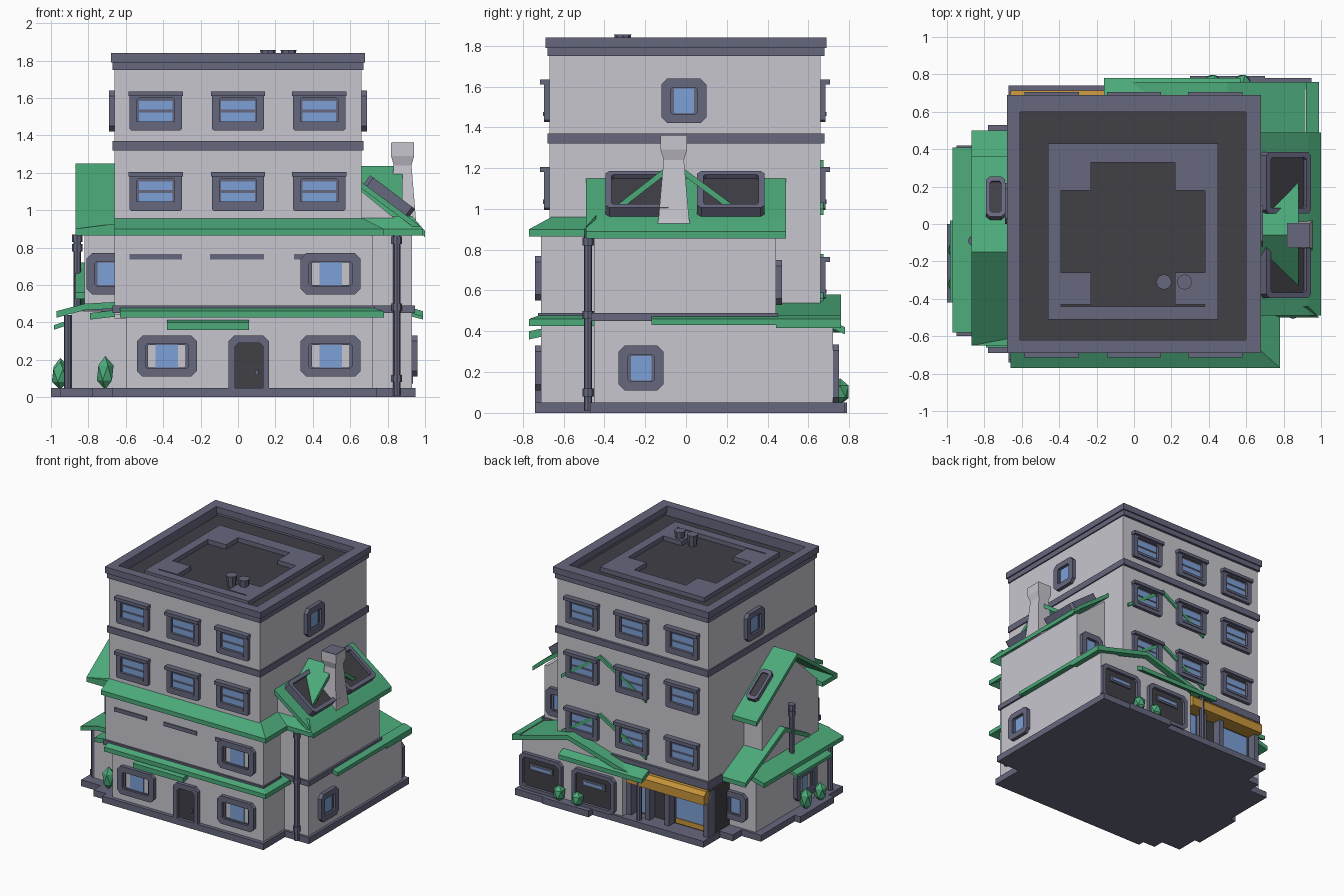
import bpy, bmesh, math
from mathutils import Matrix

if "Cube" in bpy.data.objects:
    bpy.data.objects.remove(bpy.data.objects["Cube"])


def material(name, rgb):
    m = bpy.data.materials.new(name)
    m.use_nodes = True
    m.diffuse_color = (*rgb, 1)
    m.node_tree.nodes["Principled BSDF"].inputs["Base Color"].default_value = (*rgb, 1)
    return m


WALL = material("pale wall", (.58, .565, .62))
TRIM = material("slate trim", (.133, .138, .21))
DARK = material("dark grey", (.051, .05, .061))
GREEN = material("green roof", (.072, .402, .195))
GLASS = material("blue glass", (.205, .352, .679))
GOLD = material("ochre awning", (.578, .305, .045))


def mesh(name, mat, verts, faces, place=None):
    me = bpy.data.meshes.new(name)
    me.from_pydata(verts, [], faces)
    bm = bmesh.new()
    bm.from_mesh(me)
    bmesh.ops.recalc_face_normals(bm, faces=bm.faces)
    bm.to_mesh(me)
    bm.free()
    me.materials.append(mat)
    ob = bpy.data.objects.new(name, me)
    bpy.context.collection.objects.link(ob)
    if place:
        ob.matrix_world = place
    return ob


def prism(name, mat, poly, lo, hi, axis="z", place=None):
    to = {"x": lambda a, b, c: (c, a, b), "y": lambda a, b, c: (a, c, b), "z": lambda a, b, c: (a, b, c)}[axis]
    n = len(poly)
    verts = [to(a, b, c) for c in (lo, hi) for a, b in poly]
    faces = [list(range(n)), list(range(n, 2 * n))]
    faces += [(i, (i + 1) % n, n + (i + 1) % n, n + i) for i in range(n)]
    return mesh(name, mat, verts, faces, place)


def box(name, mat, x, y, z, place=None):
    return prism(name, mat, [(x[0], y[0]), (x[1], y[0]), (x[1], y[1]), (x[0], y[1])], z[0], z[1], "z", place)


def sheet(name, pts, lo, hi, axis, t=.035, mat=GREEN):
    return prism(name, mat, pts + [(a, b - t) for a, b in reversed(pts)], lo, hi, axis)


def slab(name, corners, t=.035):
    verts = corners + [(x, y, z - t) for x, y, z in corners]
    return mesh(name, GREEN, verts, [(0, 1, 2, 3), (4, 5, 6, 7)] + [(i, (i + 1) % 4, 4 + (i + 1) % 4, 4 + i) for i in range(4)])


def chamfered(w, h, c):
    w, h = w / 2, h / 2
    return [(-w + c, -h), (w - c, -h), (w, -h + c), (w, h - c), (w - c, h), (-w + c, h), (-w, h - c), (-w, -h + c)]


def ring(name, mat, outer, inner, lo, hi, axis="y", place=None):
    n = len(outer)
    to = (lambda a, b, c: (a, c, b)) if axis == "y" else (lambda a, b, c: (a, b, c))
    verts = [to(a, b, c) for c in (lo, hi) for p in (outer, inner) for a, b in p]
    faces = []
    for i in range(n):
        j = (i + 1) % n
        for p, q in ((0, n), (2 * n, 3 * n), (0, 2 * n), (n, 3 * n)):
            faces.append((p + i, p + j, q + j, q + i))
    return mesh(name, mat, verts, faces, place)


def facing(x, y, z, deg):
    return Matrix.Translation((x, y, z)) @ Matrix.Rotation(math.radians(deg), 4, "Z")


def bar_window(x, y, z, deg):
    # wide window with hood, sill and a middle rail
    m = facing(x, y, z, deg)
    ring("window_frame", TRIM, chamfered(.28, .21, .01), chamfered(.2, .14, .01), -.025, 0, "y", m)
    box("window_hood", TRIM, (-.145, .145), (-.045, 0), (.08, .105), m)
    box("window_sill", TRIM, (-.1, .1), (-.03, 0), (-.075, -.055), m)
    box("window_back", TRIM, (-.11, .11), (-.005, 0), (-.08, .08), m)
    for zc in (-.032, .03):
        box("window_pane", GLASS, (-.09, .09), (-.011, -.003), (zc - .023, zc + .023), m)


def framed_window(x, y, z, deg, w, h):
    # chamfered window with a stepped frame
    m = facing(x, y, z, deg)
    ring("window_frame", TRIM, chamfered(w, h, .03), chamfered(w - .09, h - .09, .01), -.03, 0, "y", m)
    ring("window_inner_frame", TRIM, chamfered(w - .08, h - .08, .01), chamfered(w - .12, h - .1, .005), -.015, 0, "y", m)
    box("window_back", WALL, (-w / 2 + .05, w / 2 - .05), (-.004, 0), (-h / 2 + .05, h / 2 - .05), m)
    g = w / 2 - (.1 if w > .25 else .055)
    box("window_pane", GLASS, (-g, g), (-.01, -.003), (-h / 2 + .05, h / 2 - .05), m)


# Ground plinth
for bx, by in (((-.67, .74), (-.74, .74)), ((.6, .95), (-.47, .78)), ((-.95, -.6), (-.6, .42)), ((-1, -.9), (-.42, 0)),
               ((.3, .7), (.7, .79)), ((-.78, -.6), (-.69, -.5)), ((-.78, -.6), (.3, .53))):
    box("plinth", TRIM, bx, by, (0, .05))

# Main tower and lower blocks
box("tower_walls", WALL, (-.66, .66), (-.67, .66), (.42, 1.76))
box("tower_roof_deck", DARK, (-.62, .62), (-.63, .63), (1.755, 1.765))
box("ground_walls", WALL, (-.6, .72), (-.71, .5), (.04, .44))
box("first_floor_front", WALL, (-.66, .72), (-.71, -.5), (.44, .9))
box("right_wing_ground", WALL, (.6, .93), (-.45, .72), (.04, .47))
box("right_wing_upper", WALL, (.6, .93), (-.45, .44), (.47, .9))
box("left_wing_ground", WALL, (-.89, -.6), (-.52, .4), (.04, .46))
prism("left_wing_upper", WALL, [(-.48, .44), (.22, .44), (.22, .9), (-.15, 1.2), (-.48, .9)], -.82, -.6, "x")
prism("right_wing_attic", WALL, [(.6, .88), (.93, .88), (.6, 1.15)], -.45, .44, "y")
prism("garage_walls", WALL, [(.05, .04), (.93, .04), (.93, .42), (.5, .54), (.05, .4)], .45, .72, "y")

# Tower bands, parapet and roof ring
sq = [(-.68, -.69), (.68, -.69), (.68, .69), (-.68, .69)]
ring("parapet", TRIM, sq, [(-.61, -.62), (.6, -.62), (.6, .6), (-.61, .6)], 1.79, 1.84, "z")
thin = [(x * .985, y * .985) for x, y in sq]
core = [(x * .9, y * .9) for x, y in sq]
ring("parapet_base", TRIM, thin, core, 1.75, 1.79, "z")
ring("floor_band", TRIM, thin, core, 1.32, 1.37, "z")
box("lower_band_front", TRIM, (-.67, .73), (-.725, -.5), (.45, .49))
box("lower_band_wing", TRIM, (.6, .945), (-.465, .45), (.45, .49))
box("lower_band_back", TRIM, (-.67, .6), (.5, .68), (.43, .49))
box("lower_band_left", TRIM, (-.83, -.6), (-.49, .23), (.46, .49))
ring("roof_ring", TRIM, [(-.46, -.51), (.45, -.51), (.45, .43), (-.46, .43)],
     [(-.39, -.44), (.38, -.44), (.38, .33), (-.39, .33)], 1.76, 1.8, "z")
for x in (-.31, .3):
    for y in (-.33, .28):
        box("roof_block", TRIM, (x - .08, x + .08), (y - .1, y + .07), (1.76, 1.8))
for x in (.16, .27):
    bpy.ops.mesh.primitive_cone_add(vertices=8, radius1=.03, radius2=.042, depth=.09, location=(x, -.31, 1.81))
    vent = bpy.context.object
    vent.name = "roof_vent"
    vent.data.materials.append(TRIM)

# Tower windows
for x in (-.44, 0, .435):
    for z in (1.53, 1.1):
        bar_window(x, -.67, z, 0)
    for z in (1.53, 1.1, .66):
        bar_window(x, .66, z, 180)
framed_window(.66, -.01, 1.53, 90, .22, .22)
framed_window(-.66, .11, 1.53, -90, .22, .22)

# Lower windows
for x, z in ((-.38, .22), (.495, .22), (.495, .66)):
    framed_window(x, -.71, z, 0, .32, .22)
framed_window(.93, -.22, .22, 90, .22, .22)
framed_window(-.7, -.48, .66, 0, .13 + .09, .22)
framed_window(.8, .44, .64, 180, .2, .22)
framed_window(-.72, .4, .22, 180, .2, .22)
framed_window(-.89, -.2, .22, -90, .26, .22)
for x0, x1 in ((-.58, -.3), (-.15, .14), (.3, .46)):
    box("wall_slot", TRIM, (x0, x1), (-.718, -.7), (.735, .765))

# Front door and its awning
ring("door_frame", TRIM, [(-.05, .04), (.165, .04), (.165, .3), (.135, .33), (-.02, .33), (-.05, .3)],
     [(-.015, .04), (.135, .04), (.135, .27), (.115, .29), (.005, .29), (-.015, .27)], -.74, -.7, "y")
box("front_door", DARK, (-.03, .15), (-.716, -.7), (.02, .3))
box("door_handle", TRIM, (.09, .11), (-.73, -.71), (.12, .145))
sheet("front_awning", [(-.77, .40), (-.7, .415)], -.38, .06, "x", .04)

# Front eaves, mitred at the right corner
for name, z0, z1, left in (("upper_eave", .9, .96, -.66), ("lower_eave", .46, .5, -.63)):
    slab(name + "_front", [(left, -.77, z0), (.78, -.77, z0), (.66, -.66, z1), (left, -.66, z1)])
    slab(name + "_side", [(.78, -.77, z0), (.78, -.45, z0), (.66, -.45, z1), (.66, -.66, z1)])

# Right wing roof with cross gable, skylights and chimney
sheet("right_roof", [(1, .89), (.93, .95), (.64, 1.165)], -.49, .49, "y", .035)
slab("right_roof_skirt", [(.66, -.5, .9), (.99, -.5, .9), (.93, -.44, .97), (.66, -.44, .97)])
sheet("right_gable", [(-.44, .94), (-.06, 1.235), (.31, .96)], .64, .88, "x")
for yc in (-.23, .22):
    m = Matrix.Translation((.80, yc, 1.06)) @ Matrix.Rotation(math.radians(37), 4, "Y")
    ring("skylight_frame", TRIM, chamfered(.3, .33, .02), chamfered(.24, .27, .01), -.02, .045, "z", m)
    box("skylight_pane", DARK, (-.125, .125), (-.14, .14), (0, .02), m)
rings = [(.9, .085), (.95, .075), (1.24, .05), (1.29, .065), (1.36, .065)]
verts = [(.88 + sx * r * .95, -.06 + sy * r, z) for z, r in rings for sx, sy in ((-1, -1), (1, -1), (1, 1), (-1, 1))]
faces = [(4 * k + i, 4 * k + (i + 1) % 4, 4 * k + 4 + (i + 1) % 4, 4 * k + 4 + i) for k in range(4) for i in range(4)]
mesh("chimney", WALL, verts, faces + [(0, 1, 2, 3), (16, 17, 18, 19)])
box("chimney_cap", TRIM, (.82, .94), (-.123, .003), (1.355, 1.363))

# Garage roof, lean-to and doors at the back
sheet("garage_roof", [(.99, .45), (.5, .58), (-.02, .43)], .44, .76, "y")
sheet("garage_side_eave", [(.99, .46), (.92, .48)], -.17, .76, "y", .03)
slab("garage_lean_to", [(-.16, .78, .42), (.57, .78, .42), (.57, .69, .46), (-.16, .69, .46)])
for x in (.75, .29):
    m = facing(x, .72, .19, 180)
    ring("garage_frame", TRIM, chamfered(.37, .29, .03), chamfered(.31, .23, .02), -.03, 0, "y", m)
    box("garage_door", DARK, (-.165, .165), (-.008, 0), (-.125, .125), m)
    box("garage_light", TRIM, (-.1, .1), (-.018, 0), (.02, .07), m)
    box("garage_light_pane", GLASS, (-.08, .08), (-.022, -.017), (.035, .055), m)

# Thin gable trims on the back wall
sheet("upper_back_trim", [(.62, 1.0), (.28, 1.24), (-.12, 1.0)], .6, .675, "y", .03)
sheet("lower_back_trim", [(.62, .56), (.28, .78), (-.12, .55)], .6, .675, "y", .03)

# Shop front under the ochre awning
box("shop_wall", DARK, (-.66, .05), (.3, .6), (.04, .44))
box("shop_ceiling", DARK, (-.66, .05), (.58, .66), (.4, .44))
prism("shop_awning", GOLD, [(.6, .42), (.69, .42), (.715, .39), (.715, .32), (.6, .32)], -.66, .02, "x")
for x in (-.64, -.3, -.13, .03):
    box("shop_post", TRIM, (x - .02, x + .02), (.59, .67), (.04, .4))
for x0, x1 in ((-.6, -.34), (-.1, 0)):
    box("shop_window", GLASS, (x0, x1), (.59, .608), (.06, .31))
box("shop_stripe", GOLD, (-.6, -.34), (.6, .614), (.06, .1))

# Left wing roofs
sheet("left_gable", [(-.65, .9), (-.15, 1.25), (.36, .9)], -.87, -.64, "x")
sheet("left_eave_front", [(-.87, .9), (-.64, .93)], -.65, -.46, "y")
sheet("left_lower_gable", [(-.3, .56), (0, .72), (.5, .47)], -.87, -.64, "x")
sheet("left_lower_roof", [(-.97, .46), (-.82, .5), (-.64, .51)], -.58, .41, "y")
sheet("left_awning", [(-.985, .385), (-.85, .43)], -.42, .02, "y", .025)
sheet("left_corner_eave", [(-.79, .45), (-.62, .47)], -.66, -.5, "y")
m = Matrix.Translation((-.74, .13, 1.06)) @ Matrix.Rotation(math.radians(-34.5), 4, "X")
ring("left_skylight", TRIM, chamfered(.1, .26, .02), chamfered(.06, .2, .01), -.02, .03, "z", m)
box("left_skylight_pane", DARK, (-.035, .035), (-.11, .11), (0, .02), m)


# Pipes
def pipe(name, x, y, z0, z1, collars):
    for lo, hi, r in [(z0, z1, .02)] + [(c - .02, c + .02, .028) for c in collars]:
        bpy.ops.mesh.primitive_cylinder_add(vertices=8, radius=r, depth=hi - lo, location=(x, y, (lo + hi) / 2))
        ob = bpy.context.object
        ob.name = name
        ob.data.materials.append(TRIM)


pipe("drain_pipe", .85, -.48, .01, .88, (.1, .48, .84))
pipe("stove_pipe", -.86, -.09, .48, .87, (.8, .85))
pipe("porch_post", -.91, -.5, .02, .44, ())
pipe("shop_drain", -.08, .7, .02, .42, ())

# Bushes
for x, y, h in ((-.95, -.14, .17), (-.95, -.32, .15), (-.71, -.6, .18), (.58, .755, .13), (.42, .755, .12)):
    bpy.ops.mesh.primitive_ico_sphere_add(subdivisions=1, radius=1, location=(x, y, .04 + h / 2))
    bush = bpy.context.object
    bush.name = "bush"
    bush.scale = (.05, .05, h / 2)
    bush.data.materials.append(GREEN)
